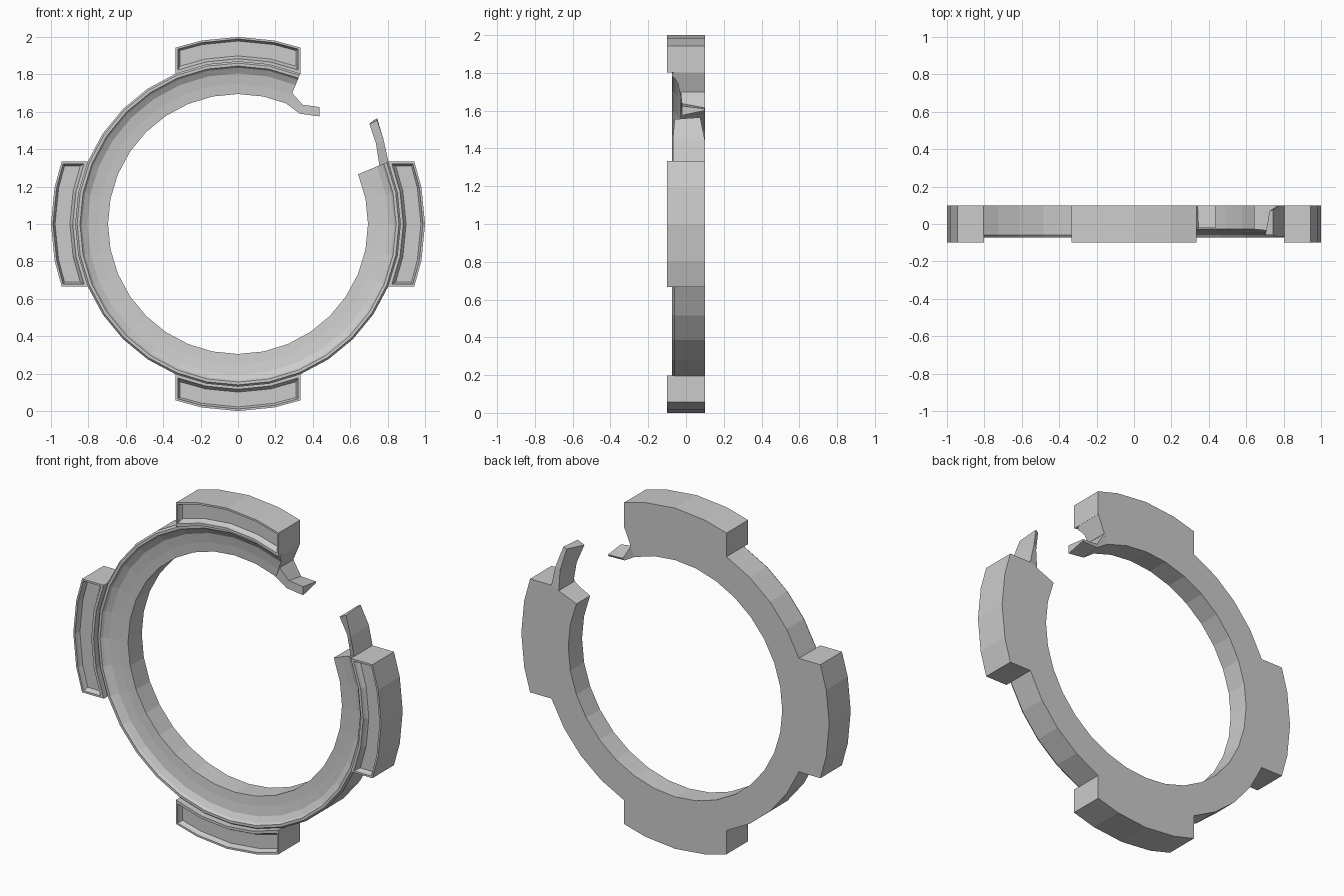
import bpy, bmesh
from math import sin, cos, sqrt, radians
from mathutils import Vector, Matrix

if "Cube" in bpy.data.objects:
    bpy.data.objects.remove(bpy.data.objects["Cube"])

CENTRE = Vector((0, 0, 1))


def loft(name, sections, turn=0):
    """Skin closed sections together, cap both ends, turn about the ring axis."""
    bm = bmesh.new()
    rows = [[bm.verts.new(p) for p in s] for s in sections]
    n = len(rows[0])
    for a, b in zip(rows, rows[1:]):
        for i in range(n):
            j = (i + 1) % n
            bm.faces.new((a[i], a[j], b[j], b[i]))
    bm.faces.new(rows[0][::-1])
    bm.faces.new(rows[-1])
    bmesh.ops.recalc_face_normals(bm, faces=bm.faces)
    bm.transform(Matrix.Translation(CENTRE) @ Matrix.Rotation(radians(turn), 4, 'Y'))
    mesh = bpy.data.meshes.new(name)
    bm.to_mesh(mesh)
    bm.free()
    obj = bpy.data.objects.new(name, mesh)
    bpy.context.collection.objects.link(obj)
    return obj


# Broken ring: dished profile (radius, y) swept from the top break to the right break
profile = [(0.87, 0.1), (0.87, -0.06), (0.86, -0.073), (0.845, -0.073), (0.835, -0.06),
           (0.805, -0.042), (0.75, -0.033), (0.695, -0.028), (0.695, 0.1)]
STEP = 11.25
ring = []
for k in range(29):
    a = radians(67.5 + k * STEP)
    ring.append([(r * cos(a), y, r * sin(a)) for r, y in profile])
loft("broken_ring", ring)


# Four lugs with a shallow framed recess on the front
def lug_outline(d, y):
    h = 0.333 - d
    ro, ri = 1 - d, 0.868 + d * 1.4
    s = sin(radians(STEP))
    outer = [(x, y, sqrt(ro * ro - x * x)) for x in (-h, -s * ro, 0, s * ro, h)]
    inner = [(x, y, sqrt(ri * ri - x * x)) for x in (h, s * ri, 0, -s * ri, -h)]
    return outer + inner


for label, turn in (("top", 0), ("right", 90), ("bottom", 180), ("left", 270)):
    loft(label + "_lug", [lug_outline(0, 0.1), lug_outline(0, -0.1), lug_outline(0.011, -0.1),
                          lug_outline(0.015, -0.085), lug_outline(0.022, -0.07)], turn)

# Thin splinter left on the inner edge of the top break
loft("top_splinter", [
    [(0.29, -0.028, 0.70), (0.25, -0.028, 0.65), (0.266, 0.1, 0.642), (0.29, 0.1, 0.70)],
    [(0.345, -0.022, 0.638), (0.33, -0.022, 0.59), (0.335, 0.09, 0.60), (0.34, 0.1, 0.615)],
    [(0.437, -0.02, 0.625), (0.437, -0.02, 0.575), (0.437, 0.095, 0.60), (0.437, 0.1, 0.61)]])

# Wider splinter left on the outer edge of the right break
loft("right_splinter", [
    [(0.757, -0.035, 0.305), (0.804, -0.07, 0.333), (0.804, 0.1, 0.333), (0.757, 0.1, 0.31)],
    [(0.738, -0.04, 0.43), (0.78, -0.07, 0.445), (0.78, 0.1, 0.445), (0.755, 0.09, 0.43)],
    [(0.702, -0.06, 0.535), (0.744, -0.06, 0.555), (0.744, 0.075, 0.565), (0.725, 0.07, 0.555)]])
